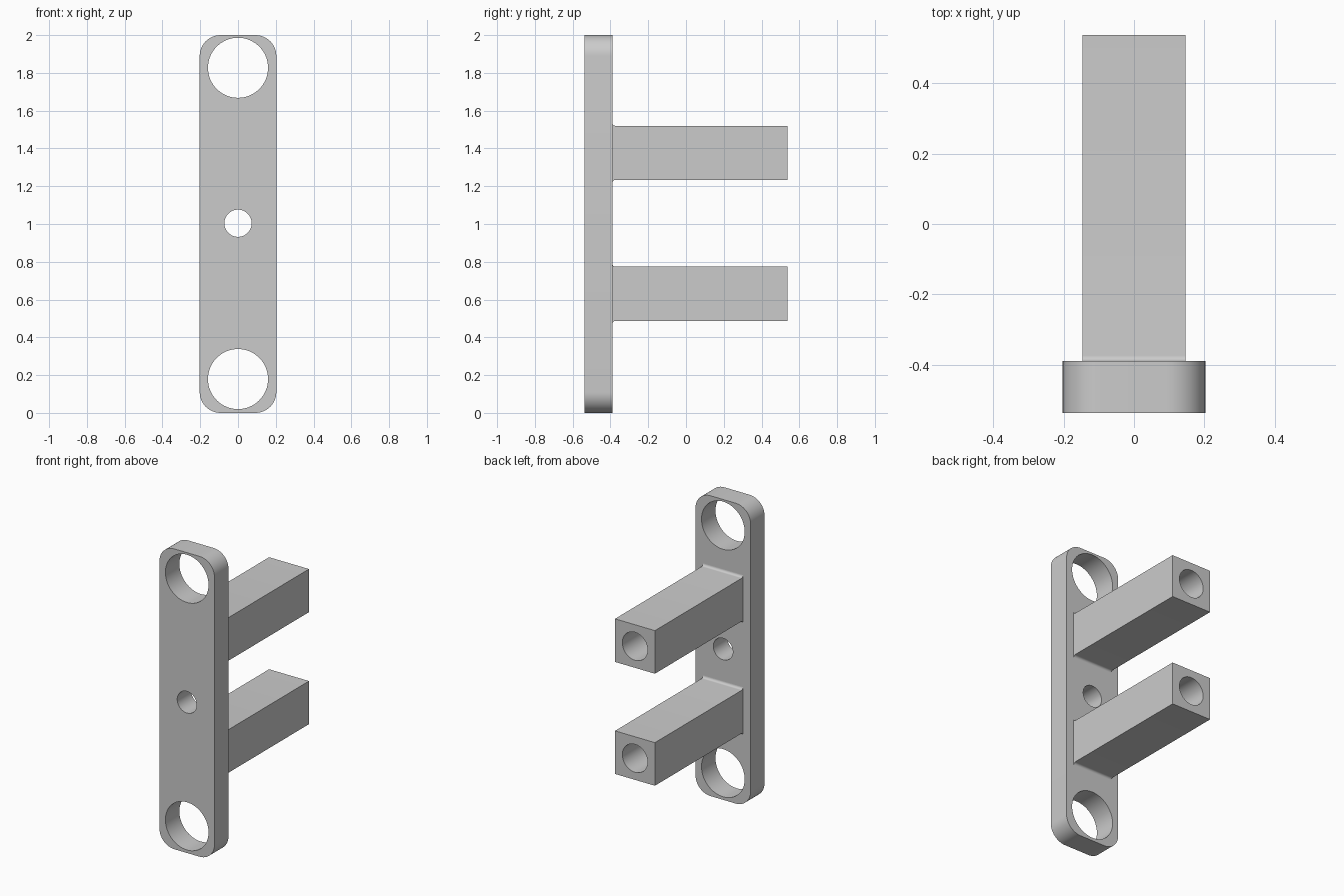
import bpy
import bmesh
from math import sin, cos, pi, radians
from mathutils import Matrix

cube = bpy.data.objects.get("Cube")
if cube:
    bpy.data.objects.remove(cube, do_unlink=True)

grey = bpy.data.materials.new("plain_grey")
grey.use_nodes = True
colour = (0.6, 0.6, 0.6, 1)
grey.diffuse_color = colour
grey.node_tree.nodes["Principled BSDF"].inputs["Base Color"].default_value = colour

FRONT, PLATE_BACK, BACK = -0.537, -0.39, 0.537


def arc(cx, cy, r, start, end, steps=12):
    """Points on an arc, angles in degrees."""
    angles = [radians(start + (end - start) * i / steps) for i in range(steps + 1)]
    return [(cx + r * cos(a), cy + r * sin(a)) for a in angles]


def finish(name, bm):
    bmesh.ops.recalc_face_normals(bm, faces=bm.faces)
    mesh = bpy.data.meshes.new(name)
    bm.to_mesh(mesh)
    bm.free()
    mesh.materials.append(grey)
    obj = bpy.data.objects.new(name, mesh)
    bpy.context.collection.objects.link(obj)
    return obj


def extrude_profile(name, points, direction):
    """Extrude a closed outline of 3D points along a direction."""
    bm = bmesh.new()
    face = bm.faces.new([bm.verts.new(p) for p in points])
    extruded = bmesh.ops.extrude_face_region(bm, geom=[face])["geom"]
    moved = [v for v in extruded if isinstance(v, bmesh.types.BMVert)]
    bmesh.ops.translate(bm, verts=moved, vec=direction)
    return finish(name, bm)


def select(obj):
    bpy.ops.object.select_all(action="DESELECT")
    obj.select_set(True)
    bpy.context.view_layer.objects.active = obj


def drill(obj, z, radius, y0, y1):
    """Cut a round hole running along y."""
    bm = bmesh.new()
    bmesh.ops.create_cone(
        bm, cap_ends=True, segments=64, radius1=radius, radius2=radius, depth=y1 - y0,
        matrix=Matrix.Translation((0, (y0 + y1) / 2, z)) @ Matrix.Rotation(pi / 2, 4, "X"))
    cutter = finish("hole_cutter", bm)
    cutter.hide_render = True
    mod = obj.modifiers.new("hole", "BOOLEAN")
    mod.operation = "DIFFERENCE"
    mod.solver = "EXACT"
    mod.object = cutter
    select(obj)
    bpy.ops.object.modifier_apply(modifier=mod.name)
    bpy.data.objects.remove(cutter, do_unlink=True)


def smooth(obj):
    select(obj)
    bpy.ops.object.shade_smooth_by_angle(angle=radians(30))


# Mounting plate with rounded corners
half, r = 0.203, 0.11
corners = [(half - r, 2 - r), (r - half, 2 - r), (r - half, r), (half - r, r)]
outline = []
for i, (x, z) in enumerate(corners):
    outline += arc(x, z, r, 90 * i, 90 * i + 90)
plate = extrude_profile("mounting_plate", [(x, FRONT, z) for x, z in outline],
                        (0, PLATE_BACK - FRONT, 0))

# Two large end holes and a small centre hole
for z, radius in ((0.179, 0.159), (1.004, 0.072), (1.827, 0.159)):
    drill(plate, z, radius, FRONT - 0.1, PLATE_BACK + 0.1)
smooth(plate)

# Square arms, filleted above and below at the plate, bored from the free end
h, f, sunk = 0.1435, 0.016, PLATE_BACK - 0.01
for name, z in (("lower_arm", 0.6305), ("upper_arm", 1.3765)):
    top = arc(PLATE_BACK + f, h + f, f, 180, 270, 8)
    side = [(sunk, h + f)] + top + [(BACK, h)]
    side += [(y, -v) for y, v in reversed(side)]
    arm = extrude_profile(name, [(-0.147, y, z + v) for y, v in side], (0.294, 0, 0))
    drill(arm, z, 0.093, -0.1, BACK + 0.1)
    smooth(arm)
